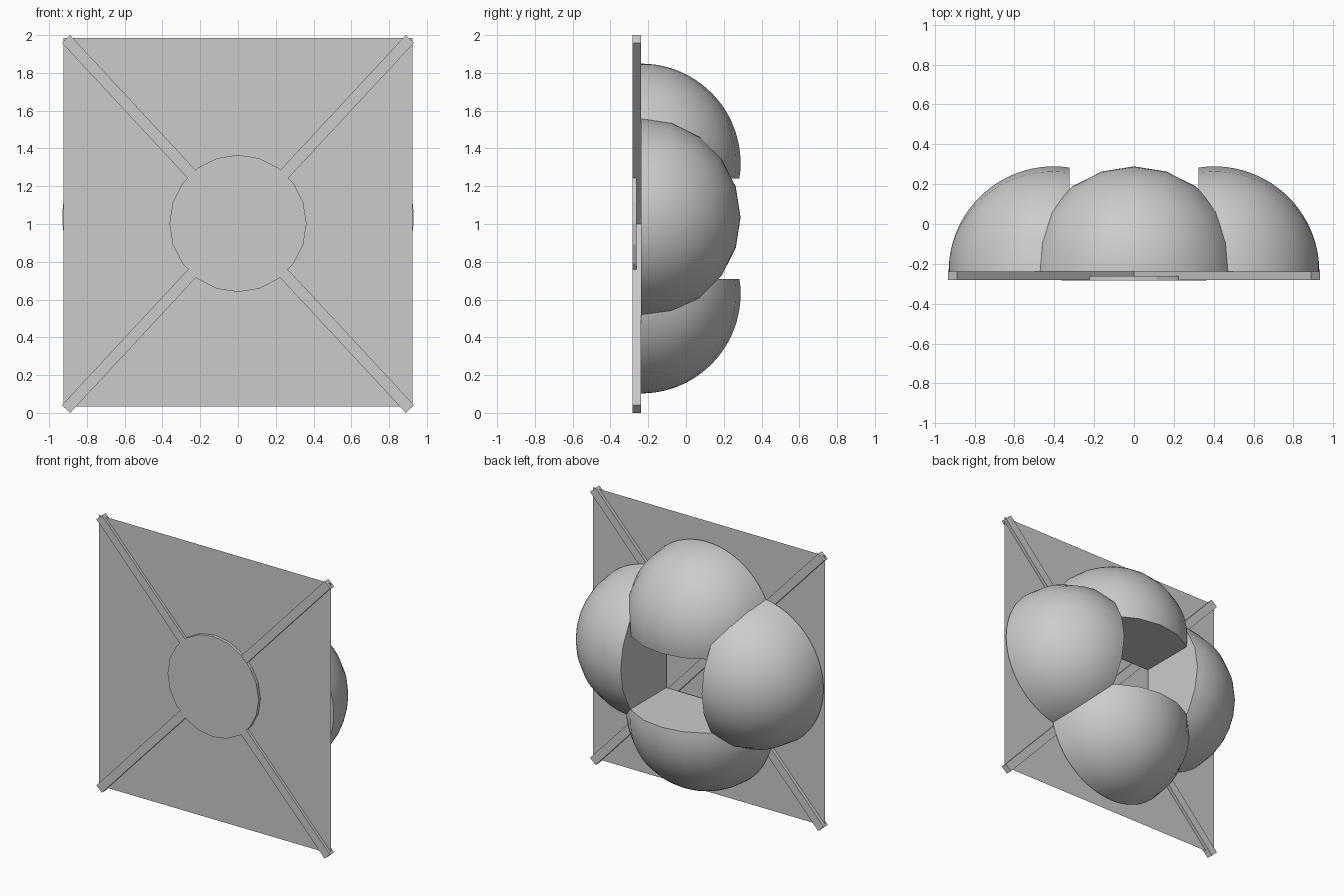
import bpy, bmesh, math
from mathutils import Matrix, Vector

if "Cube" in bpy.data.objects:
    bpy.data.objects.remove(bpy.data.objects["Cube"])

FRONT, BACK = -0.282, -0.238     # thickness of the cross bars
R = 0.527                        # dome radius
CUT = -0.08                      # flat inner cut, measured from dome centre


def finish(name, bm):
    bmesh.ops.recalc_face_normals(bm, faces=bm.faces)
    me = bpy.data.meshes.new(name)
    bm.to_mesh(me)
    bm.free()
    ob = bpy.data.objects.new(name, me)
    bpy.context.collection.objects.link(ob)
    return ob


def dome(name, x, z, angle):
    """Half sphere lathed around its outward axis, cut flat on the inside."""
    bm = bmesh.new()
    segs, rings = 10, 24
    a0 = math.asin(CUT / R)
    rows = []
    for i in range(rings):
        a = a0 + (math.pi / 2 - a0) * i / rings
        r = R * math.cos(a)
        rows.append([bm.verts.new((R * math.sin(a),
                                   r * math.sin(math.pi * j / segs),
                                   r * math.cos(math.pi * j / segs)))
                     for j in range(segs + 1)])
    pole = bm.verts.new((R, 0, 0))
    for lo, hi in zip(rows, rows[1:]):
        for j in range(segs):
            bm.faces.new((lo[j], lo[j + 1], hi[j + 1], hi[j]))
    for j in range(segs):
        bm.faces.new((rows[-1][j], rows[-1][j + 1], pole))
    # flat inner face and flat base
    bm.faces.new(rows[0])
    bm.faces.new([r[0] for r in rows] + [pole] + [r[-1] for r in reversed(rows)])
    bm.transform(Matrix.Translation((x, BACK, z)) @ Matrix.Rotation(angle, 4, 'Y'))
    ob = finish(name, bm)
    bpy.ops.object.select_all(action='DESELECT')
    ob.select_set(True)
    bpy.context.view_layer.objects.active = ob
    bpy.ops.object.shade_smooth_by_angle(angle=math.radians(35))


# Four domes around the square opening
dome("right_dome", 0.403, 1.035, 0)
dome("left_dome", -0.403, 1.035, math.pi)
dome("top_dome", 0, 1.322, -math.pi / 2)
dome("bottom_dome", 0, 0.63, math.pi / 2)

# Two diagonal cross bars
for name, s in (("rising_bar", -1), ("falling_bar", 1)):
    bm = bmesh.new()
    bmesh.ops.create_cube(bm, size=1)
    bm.transform(Matrix.Translation((0, (FRONT + BACK) / 2, 1))
                 @ Matrix.Rotation(s * math.radians(47.1), 4, 'Y')
                 @ Matrix.Diagonal((2.674, BACK - FRONT, 0.06, 1)))
    finish(name, bm)

# Thin sheet of four triangles stretched between the bars
corners = [Vector((x, -0.262, z)) for x, z in
           ((-0.925, 0.035), (0.925, 0.035), (0.925, 1.985), (-0.925, 1.985))]
for i, side in enumerate(("bottom", "right", "top", "left")):
    bm = bmesh.new()
    bm.faces.new([bm.verts.new(p) for p in
                  (corners[i], corners[(i + 1) % 4], Vector((0, -0.262, 1.003)))])
    ob = finish(side + "_panel", bm)

# Round centre plate on the front
bm = bmesh.new()
bmesh.ops.create_cone(bm, cap_ends=True, segments=20, radius1=0.363,
                      radius2=0.363, depth=0.022)
bm.transform(Matrix.Translation((0, FRONT + 0.009, 1.003))
             @ Matrix.Rotation(math.pi / 2, 4, 'X'))
finish("centre_disc", bm)
